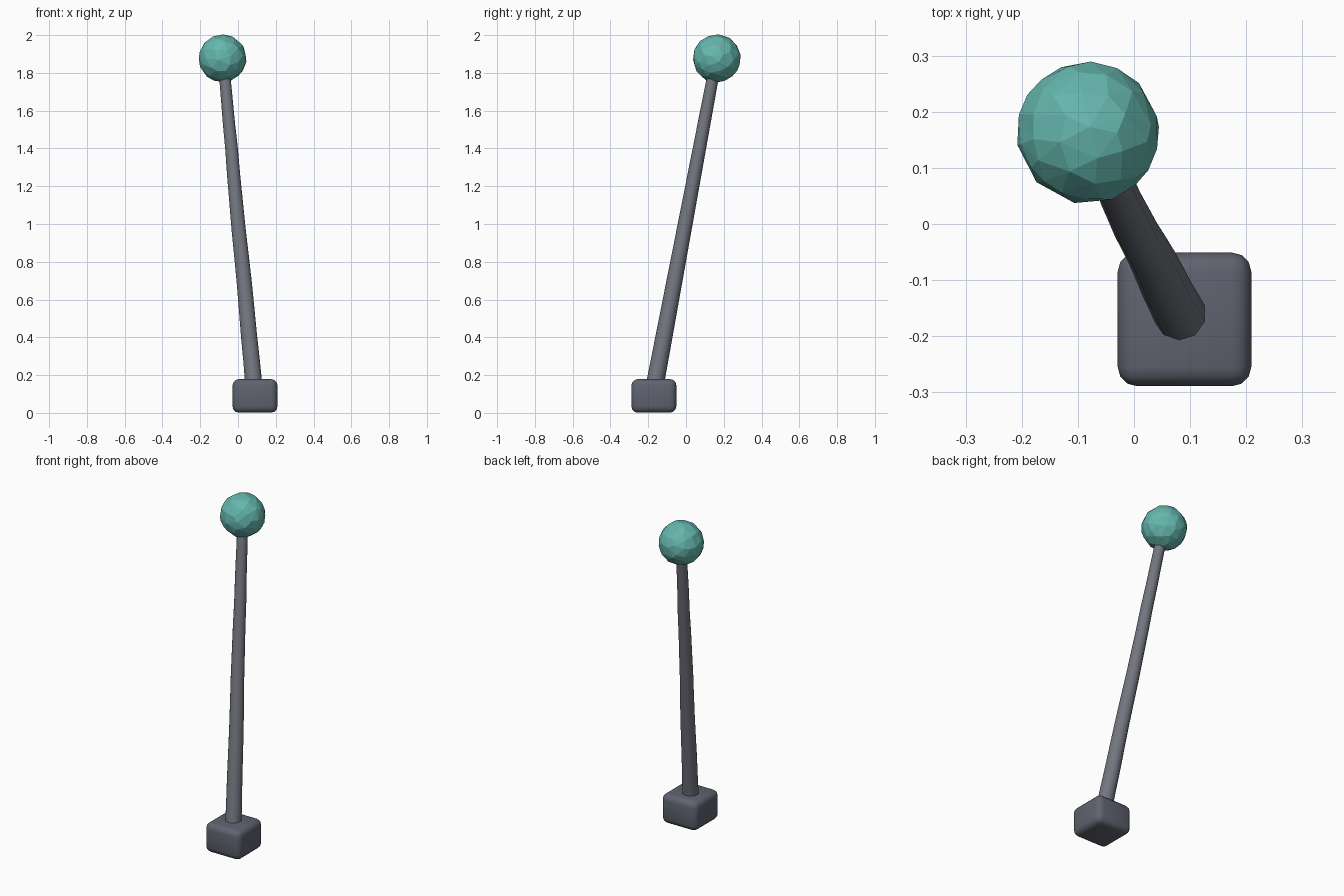
import bpy, bmesh, random
from mathutils import Vector

if "Cube" in bpy.data.objects:
    bpy.data.objects.remove(bpy.data.objects["Cube"])

random.seed(4)


def material(name, color):
    m = bpy.data.materials.new(name)
    m.diffuse_color = color
    m.use_nodes = True
    m.node_tree.nodes["Principled BSDF"].inputs["Base Color"].default_value = m.diffuse_color
    return m


def finish(bm, name, mat, smooth_angle=None):
    bmesh.ops.recalc_face_normals(bm, faces=bm.faces)
    me = bpy.data.meshes.new(name)
    bm.to_mesh(me)
    bm.free()
    ob = bpy.data.objects.new(name, me)
    bpy.context.collection.objects.link(ob)
    me.materials.append(mat)
    bpy.ops.object.select_all(action='DESELECT')
    ob.select_set(True)
    bpy.context.view_layer.objects.active = ob
    if smooth_angle:
        bpy.ops.object.shade_smooth_by_angle(angle=smooth_angle)
    return ob


slate = material("slate", (0.115, 0.125, 0.16, 1))
steel = material("steel", (0.17, 0.18, 0.21, 1))
teal = material("teal", (0.13, 0.47, 0.42, 1))

# Rounded base block
bm = bmesh.new()
bmesh.ops.create_cube(bm, size=1)
for v in bm.verts:
    v.co = Vector((0.09, -0.17, 0.09)) + v.co * Vector((0.238, 0.238, 0.178))
bmesh.ops.bevel(bm, geom=bm.edges[:], offset=0.034, segments=3,
                profile=0.5, affect='EDGES')
finish(bm, "base_block", slate, 0.7)

# Tapered leaning shaft, slightly uneven along its length
start, end = Vector((0.084, -0.168, 0.13)), Vector((-0.075, 0.15, 1.82))
axis = end - start
side = axis.cross(Vector((0, 1, 0))).normalized()
other = axis.normalized().cross(side)
bm = bmesh.new()
RINGS, SIDES = 12, 10
circle = bmesh.ops.create_circle(bm, segments=SIDES, radius=1)["verts"]
unit = [v.co.copy() for v in circle]
bm.clear()
rings = []
for i in range(RINGS + 1):
    t = i / RINGS
    r = 0.0475 + (0.031 - 0.0475) * t
    wobble = random.uniform(-0.002, 0.002)
    rings.append([bm.verts.new(start + axis * t + (side * u.x + other * u.y) * r
                               + side * wobble) for u in unit])
for a, b in zip(rings, rings[1:]):
    for j in range(SIDES):
        k = (j + 1) % SIDES
        bm.faces.new((a[j], a[k], b[k], b[j]))
bm.faces.new(rings[0])
bm.faces.new(rings[-1])
finish(bm, "shaft", steel, 0.75)

# Faceted ball on top
bm = bmesh.new()
bmesh.ops.create_icosphere(bm, subdivisions=3, radius=0.127)
for v in bm.verts:
    v.co *= random.uniform(0.985, 1.0)
    v.co += Vector((-0.082, 0.163, 1.877))
ball = finish(bm, "ball", teal)
dec = ball.modifiers.new("facets", 'DECIMATE')
dec.ratio = 0.5
